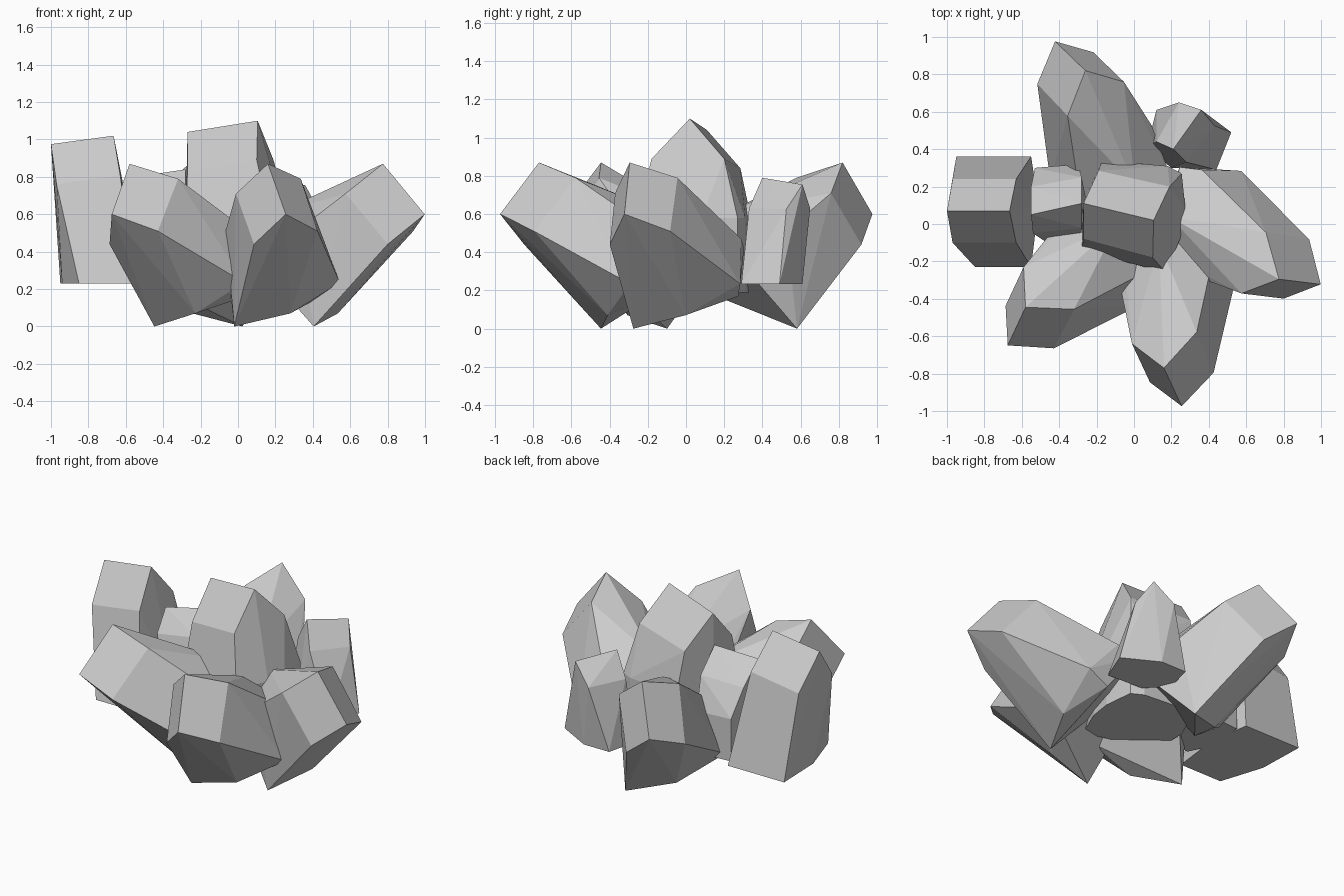
import bpy, bmesh
from math import radians
from mathutils import Vector, Matrix

if "Cube" in bpy.data.objects:
    bpy.data.objects.remove(bpy.data.objects["Cube"])


def crystal(name, points, matrix=Matrix()):
    """Flat-faced convex crystal spanning its cap, girdle and base corners."""
    bm = bmesh.new()
    for p in points:
        bm.verts.new(matrix @ Vector(p))
    bmesh.ops.convex_hull(bm, input=bm.verts[:])
    loose = [v for v in bm.verts if not v.link_faces]
    bmesh.ops.delete(bm, geom=loose, context='VERTS')
    bmesh.ops.dissolve_limit(bm, angle_limit=radians(4), verts=bm.verts[:], edges=bm.edges[:])
    bmesh.ops.recalc_face_normals(bm, faces=bm.faces[:])
    me = bpy.data.meshes.new(name)
    bm.to_mesh(me)
    bm.free()
    ob = bpy.data.objects.new(name, me)
    bpy.context.collection.objects.link(ob)


def upright(name, cap, outline, levels):
    crystal(name, cap + [(x, y, z) for z in levels for x, y in outline])


# Leaning crystal: roof-shaped cap (x points outward), widest girdle, buried base
lean_cap = [(0, 0, .87), (-.1, .24, .79), (.135, .23, .51),
            (.225, 0, .6), (.038, -.1, .44), (-.19, -.1, .71)]
lean_girdle = [(-.46, -.035, .51), (-.37, -.026, 0), (-.275, .26, .07),
               (-.27, .55, .235), (-.48, .53, .47)]
lean_base = [(-.41, .523, .17), (-.72, .09, .38), (-.62, .26, .6), (-.6, .53, .42)]

# Four leaning crystals fanned around the cluster
for name, x, y, turn in [("front_crystal", .16, -.77, -65),
                         ("right_crystal", .775, -.295, -7),
                         ("back_crystal", -.26, .82, 136),
                         ("left_crystal", -.58, -.445, -115)]:
    m = Matrix.Translation((x, y, 0)) @ Matrix.Rotation(radians(turn), 4, 'Z')
    crystal(name, lean_cap + lean_girdle + lean_base, m)

# Central crystal: ridge, then the two eaves, then the body outline
upright("centre_crystal",
        [(-.27, .11, 1.04), (.105, .02, 1.1), (.19, .2, .89),
         (-.19, .285, .84), (.1, -.18, .89), (-.27, -.08, .83)],
        [(.255, .27), (.275, .08), (.255, -.06), (.17, -.26), (.08, -.24),
         (-.28, -.14), (-.28, .1), (-.17, .34), (.18, .31)], (.58, .19))

# Tall crystal on the left
upright("tall_left_crystal",
        [(-1, .07, .975), (-.665, .07, 1.02), (-.63, .24, .81),
         (-.97, .24, .76), (-.63, -.1, .81), (-.97, -.1, .76)],
        [(-.95, .36), (-.55, .36), (-.51, .1), (-.55, -.23), (-.85, -.23), (-.94, .05)], (.23,))

# Small crystal between the tall and the central one
upright("small_left_crystal",
        [(-.55, .05, .8), (-.28, .11, .84), (-.28, .25, .7),
         (-.55, .2, .67), (-.28, -.02, .7), (-.54, -.05, .67)],
        [(-.53, .3), (-.3, .32), (-.25, .1), (-.28, -.07), (-.48, -.09), (-.55, .05)], (.5, .23))

# Small crystal at the back right
upright("small_back_crystal",
        [(.21, .4, .79), (.36, .61, .755), (.28, .33, .63),
         (.43, .525, .625), (.12, .44, .64), (.24, .65, .63)],
        [(.07, .41), (.12, .61), (.3, .61), (.52, .49), (.44, .29), (.2, .3)], (.235,))
